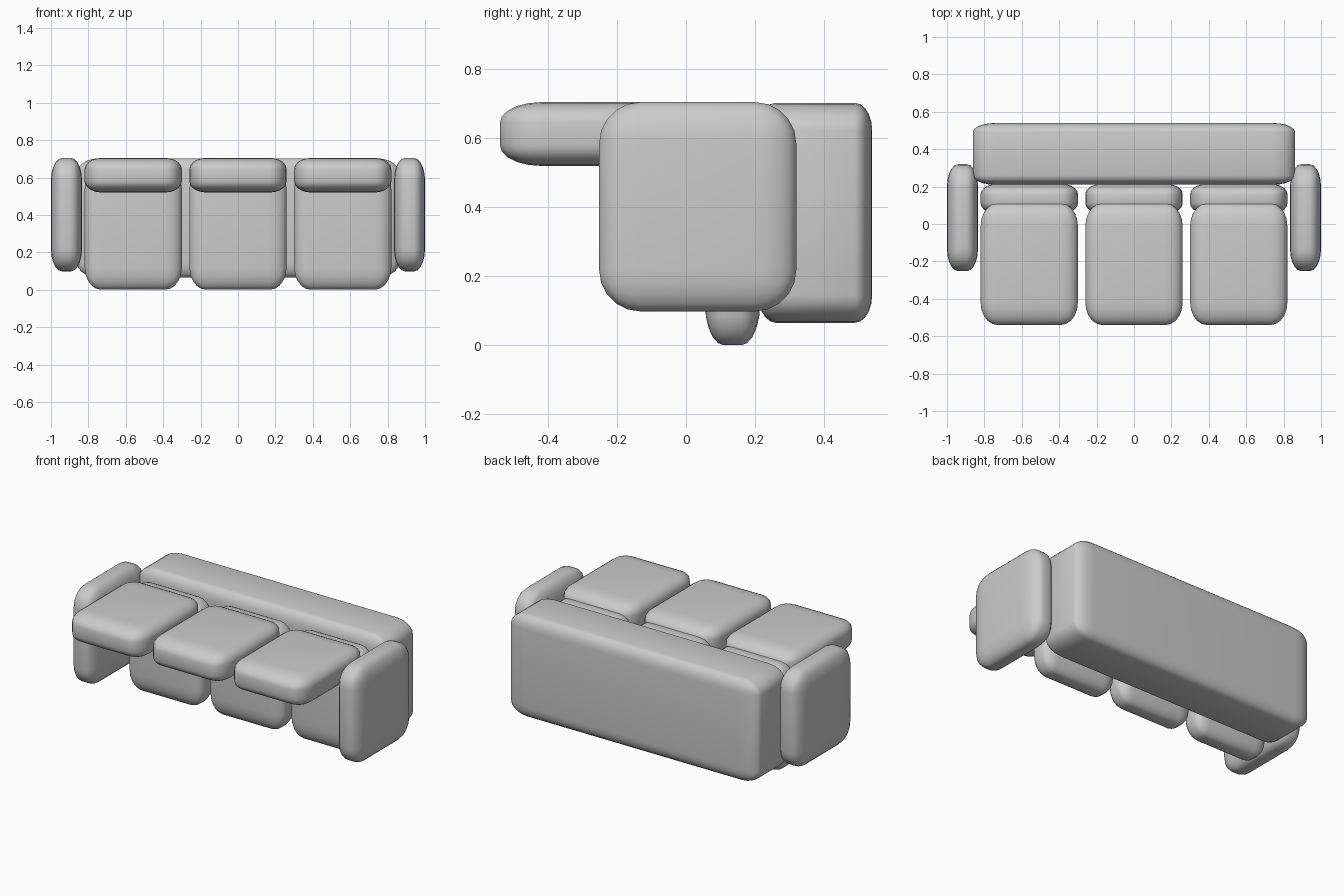
import bpy
import bmesh
from mathutils import Vector

default = bpy.data.objects.get("Cube")
if default:
    bpy.data.objects.remove(default, do_unlink=True)


def cushion(name, low, high, radii, segments=5):
    """Padded block between two corners, with its own edge radius per axis."""
    low, high, radii = Vector(low), Vector(high), Vector(radii)
    size, centre = high - low, (low + high) / 2
    bm = bmesh.new()
    bmesh.ops.create_cube(bm, size=1)
    # Bevel in units of the radius, then stretch to the final size
    bmesh.ops.scale(bm, vec=[s / r for s, r in zip(size, radii)], verts=bm.verts)
    bmesh.ops.bevel(bm, geom=bm.verts[:] + bm.edges[:], offset=1,
                    offset_type='OFFSET', segments=segments, profile=0.5,
                    affect='EDGES', clamp_overlap=False)
    bmesh.ops.scale(bm, vec=radii, verts=bm.verts)
    bmesh.ops.recalc_face_normals(bm, faces=bm.faces)
    mesh = bpy.data.meshes.new(name)
    bm.to_mesh(mesh)
    bm.free()
    obj = bpy.data.objects.new(name, mesh)
    obj.location = centre
    bpy.context.collection.objects.link(obj)
    bpy.ops.object.select_all(action='DESELECT')
    obj.select_set(True)
    bpy.context.view_layer.objects.active = obj
    bpy.ops.object.shade_smooth_by_angle(angle=0.6)
    return obj


# Long rear body
cushion("rear_body", (-0.862, 0.21, 0.065), (0.862, 0.54, 0.703), (0.12, 0.05, 0.08))

# Side arms
for name, x in (("right_arm", -0.917), ("left_arm", 0.917)):
    cushion(name, (x - 0.083, -0.252, 0.098), (x + 0.083, 0.32, 0.705),
            (0.06, 0.12, 0.12))

# Three seat pads, each with an upright pad beneath and behind it
for name, x in (("right", -0.56), ("middle", 0), ("left", 0.56)):
    cushion(name + "_seat_pad", (x - 0.26, -0.54, 0.52), (x + 0.26, 0.11, 0.705),
            (0.09, 0.12, 0.06))
    cushion(name + "_back_pad", (x - 0.26, 0.055, 0), (x + 0.26, 0.215, 0.655),
            (0.09, 0.055, 0.12))
